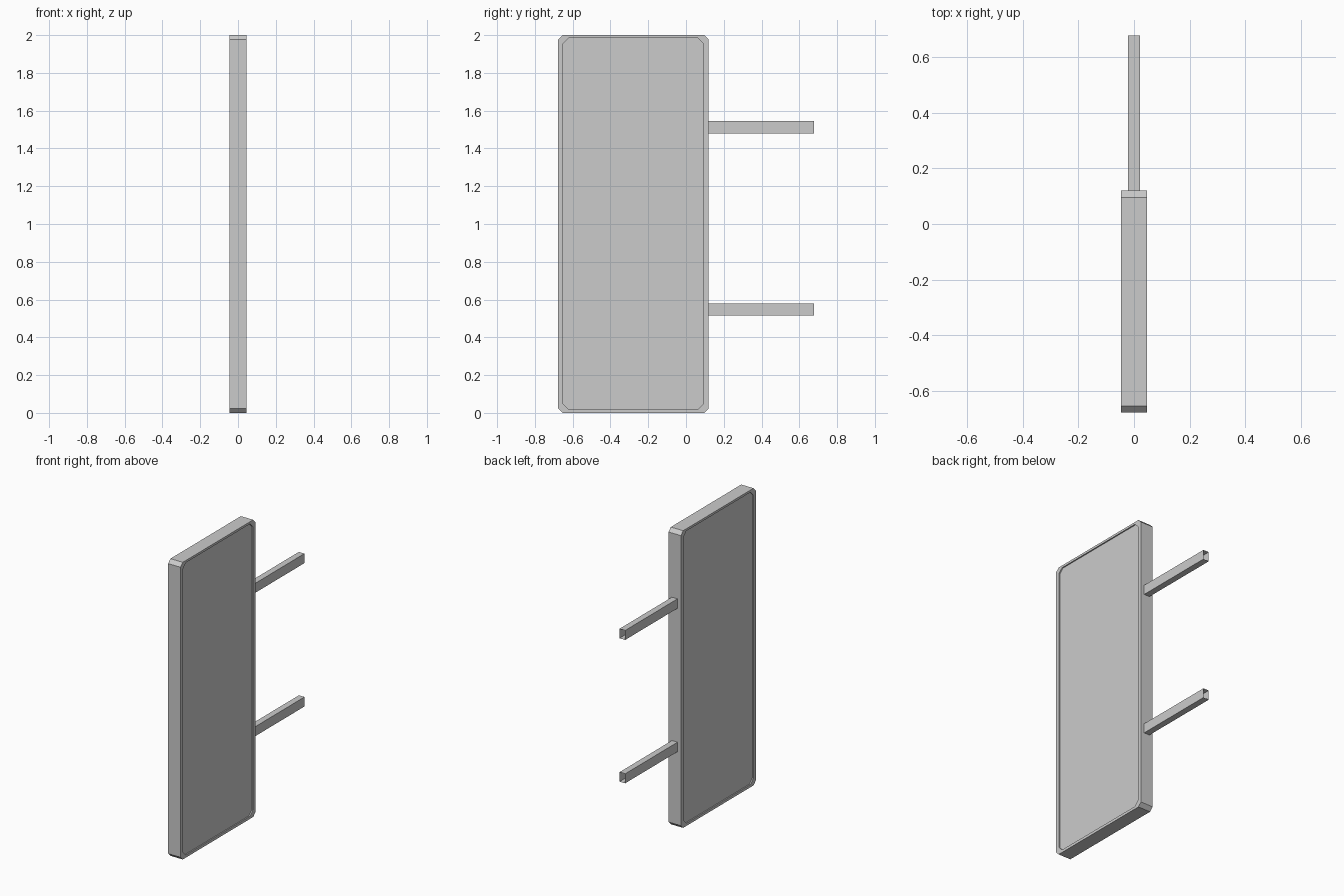
import bpy, bmesh

if "Cube" in bpy.data.objects:
    bpy.data.objects.remove(bpy.data.objects["Cube"])

Y0, Y1, HALF_X = -0.677, 0.12, 0.046


def octagon(y0, y1, z0, z1, c):
    """Rectangle in the YZ plane with cut corners."""
    return [(y0 + c, z0), (y1 - c, z0), (y1, z0 + c), (y1, z1 - c),
            (y1 - c, z1), (y0 + c, z1), (y0, z1 - c), (y0, z0 + c)]


def rectangle(x, z0, z1):
    return [(-x, z0), (x, z0), (x, z1), (-x, z1)]


def loft(name, rings, capped):
    """Bridge successive point rings, optionally closing both ends."""
    bm = bmesh.new()
    loops = [[bm.verts.new(p) for p in ring] for ring in rings]
    for a, b in zip(loops, loops[1:]):
        n = len(a)
        for i in range(n):
            j = (i + 1) % n
            bm.faces.new((a[i], a[j], b[j], b[i]))
    if capped:
        bm.faces.new(loops[0][::-1])
        bm.faces.new(loops[-1])
    bmesh.ops.recalc_face_normals(bm, faces=bm.faces)
    mesh = bpy.data.meshes.new(name)
    bm.to_mesh(mesh)
    bm.free()
    obj = bpy.data.objects.new(name, mesh)
    bpy.context.collection.objects.link(obj)
    return obj


# Sign box: cut-corner case with a shallow recessed panel on each side
outer = octagon(Y0, Y1, 0, 2, 0.024)
inner = octagon(Y0 + 0.026, Y1 - 0.028, 0.018, 1.985, 0.03)
profile = [(inner, -HALF_X + 0.008), (inner, -HALF_X), (outer, -HALF_X),
           (outer, HALF_X), (inner, HALF_X), (inner, HALF_X - 0.008)]
loft("sign_box", [[(x, y, z) for y, z in ring] for ring, x in profile], True)

# Mounting arms: open square tubes reaching back to the wall
for name, z in (("lower_arm", 0.547), ("upper_arm", 1.512)):
    section = rectangle(0.021, z - 0.032, z + 0.032)
    loft(name, [[(x, y, h) for x, h in section] for y in (Y1, 0.677)], False)
